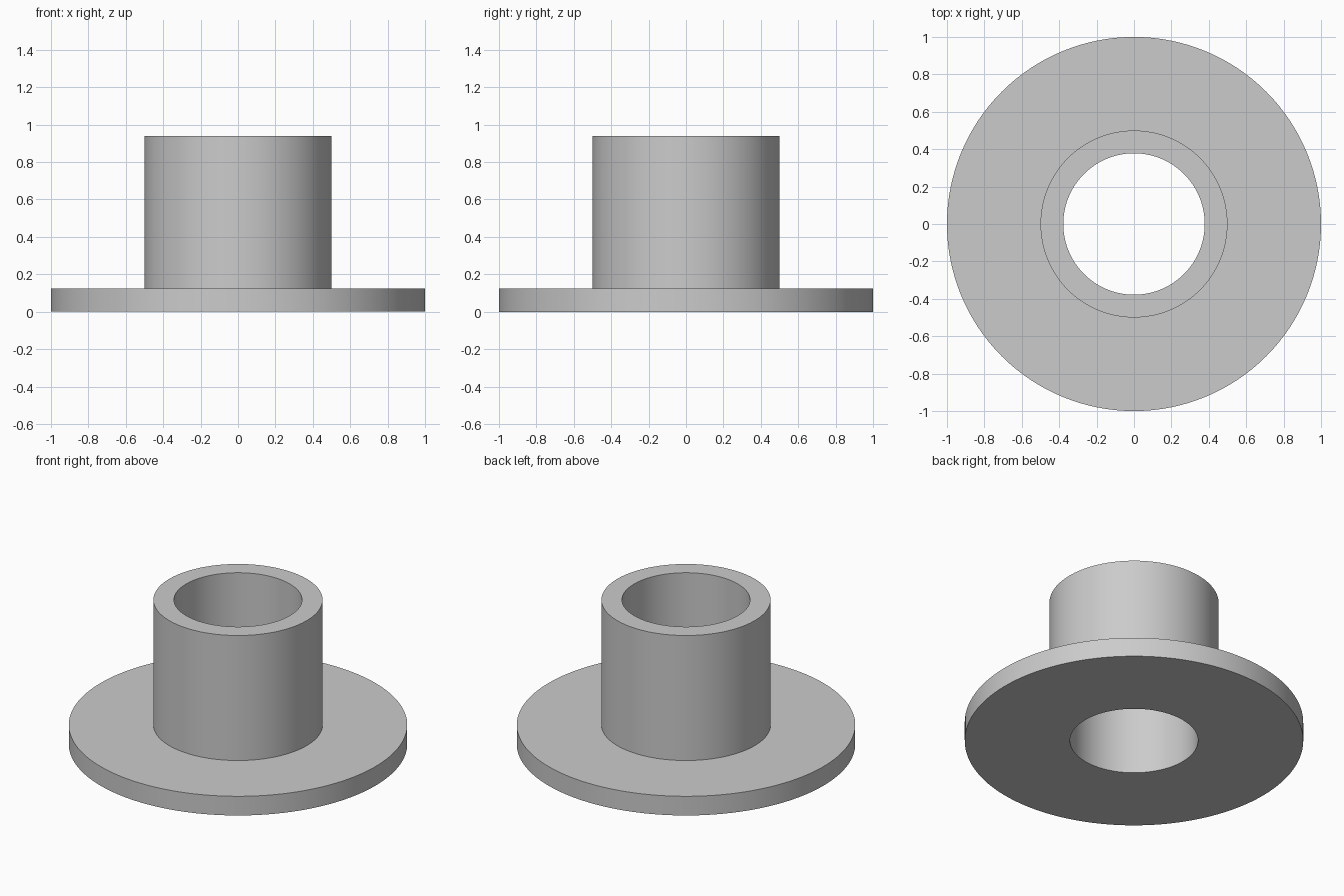
import bpy
import bmesh
from math import cos, sin, tau, radians

SEGMENTS = 128
BORE, SLEEVE, FLANGE = 0.378, 0.5, 1.0   # radii
THICKNESS, HEIGHT = 0.125, 0.94

cube = bpy.data.objects.get("Cube")
if cube:
    bpy.data.objects.remove(cube, do_unlink=True)

# Single grey material
grey = bpy.data.materials.new("plain_grey")
grey.use_nodes = True
colour = (0.6, 0.6, 0.6, 1.0)
grey.diffuse_color = colour
grey.node_tree.nodes["Principled BSDF"].inputs["Base Color"].default_value = colour


def lathe(name, profile):
    """Revolve a closed (radius, height) profile around z."""
    bm = bmesh.new()
    rings = []
    for i in range(SEGMENTS):
        a = tau * i / SEGMENTS
        rings.append([bm.verts.new((r * cos(a), r * sin(a), z)) for r, z in profile])
    n = len(profile)
    for i, ring in enumerate(rings):
        following = rings[(i + 1) % SEGMENTS]
        for j in range(n):
            k = (j + 1) % n
            bm.faces.new((ring[j], following[j], following[k], ring[k]))
    bmesh.ops.recalc_face_normals(bm, faces=bm.faces)
    mesh = bpy.data.meshes.new(name)
    bm.to_mesh(mesh)
    bm.free()
    mesh.materials.append(grey)
    obj = bpy.data.objects.new(name, mesh)
    bpy.context.collection.objects.link(obj)
    bpy.ops.object.select_all(action="DESELECT")
    obj.select_set(True)
    bpy.context.view_layer.objects.active = obj
    bpy.ops.object.shade_smooth_by_angle(angle=radians(30))
    return obj


# Flange and hollow sleeve as one turned piece
lathe("flanged_bushing", [
    (BORE, 0), (FLANGE, 0), (FLANGE, THICKNESS),
    (SLEEVE, THICKNESS), (SLEEVE, HEIGHT), (BORE, HEIGHT),
])
